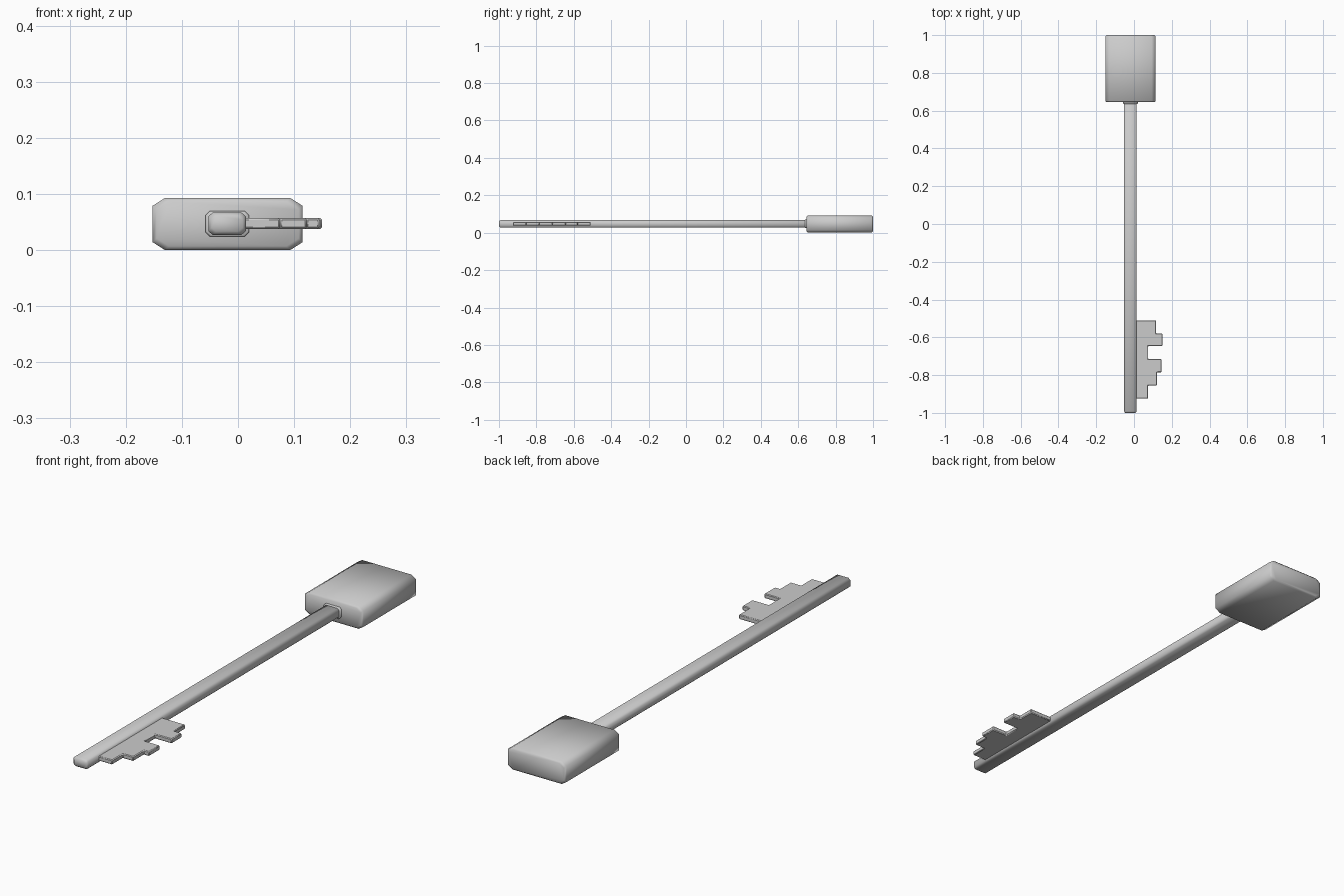
import bpy
import bmesh

cube = bpy.data.objects.get("Cube")
if cube:
    bpy.data.objects.remove(cube, do_unlink=True)

steel = bpy.data.materials.new("plain grey")
steel.use_nodes = True
GREY = (0.6, 0.6, 0.6, 1)
steel.diffuse_color = GREY
steel.node_tree.nodes["Principled BSDF"].inputs["Base Color"].default_value = GREY


def finish(name, bm, angle):
    bmesh.ops.recalc_face_normals(bm, faces=bm.faces)
    mesh = bpy.data.meshes.new(name)
    bm.to_mesh(mesh)
    bm.free()
    mesh.materials.append(steel)
    obj = bpy.data.objects.new(name, mesh)
    bpy.context.collection.objects.link(obj)
    bpy.ops.object.select_all(action='DESELECT')
    obj.select_set(True)
    bpy.context.view_layer.objects.active = obj
    bpy.ops.object.shade_smooth_by_angle(angle=angle)
    return obj


def chamfered_bar(name, x, y, z, cut_x, cut_z, end_inset, end_len, angle=1.0):
    """Bar along y with an eight-sided section and tapered ends."""
    bm = bmesh.new()
    rings = []
    stations = ((y[0], end_inset), (y[0] + end_len, 0),
                (y[1] - end_len, 0), (y[1], end_inset))
    for py, inset in stations:
        x0, x1 = x[0] + inset, x[1] - inset
        z0, z1 = z[0] + inset, z[1] - inset
        section = ((x0 + cut_x, z0), (x1 - cut_x, z0),
                   (x1, z0 + cut_z), (x1, z1 - cut_z),
                   (x1 - cut_x, z1), (x0 + cut_x, z1),
                   (x0, z1 - cut_z), (x0, z0 + cut_z))
        rings.append([bm.verts.new((px, py, pz)) for px, pz in section])
    for a, b in zip(rings, rings[1:]):
        for i in range(8):
            j = (i + 1) % 8
            bm.faces.new((a[i], a[j], b[j], b[i]))
    bm.faces.new(rings[0])
    bm.faces.new(rings[-1])
    return finish(name, bm, angle)


# Handle, collar and shaft
chamfered_bar("handle", (-0.152, 0.115), (0.645, 1.0), (0.0, 0.093),
              0.022, 0.014, 0.007, 0.007)
chamfered_bar("collar", (-0.058, 0.02), (0.636, 0.66), (0.024, 0.07),
              0.008, 0.008, 0.002, 0.002)
chamfered_bar("shaft", (-0.053, 0.014), (-1.0, 0.65), (0.027, 0.067),
              0.008, 0.007, 0.006, 0.008)

# Toothed bit: stepped outline, given thickness and a fine bevel
steps = ((-0.51, 0.117), (-0.58, 0.15), (-0.645, 0.075),
         (-0.715, 0.145), (-0.785, 0.122), (-0.855, 0.075))
ends = [s[0] for s in steps[1:]] + [-0.925]
outline = [(0.0, steps[0][0])]
for (top, reach), bottom in zip(steps, ends):
    outline += [(reach, top), (reach, bottom)]
outline.append((0.0, ends[-1]))

bm = bmesh.new()
base = bm.faces.new([bm.verts.new((px, py, 0.038)) for px, py in outline])
raised = bmesh.ops.extrude_face_region(bm, geom=[base])["geom"]
bmesh.ops.translate(bm, vec=(0, 0, 0.019),
                    verts=[v for v in raised if isinstance(v, bmesh.types.BMVert)])
bit = finish("toothed_bit", bm, 0.5)
bevel = bit.modifiers.new("edge bevel", 'BEVEL')
bevel.width = 0.003
bevel.segments = 1
bevel.limit_method = 'ANGLE'
